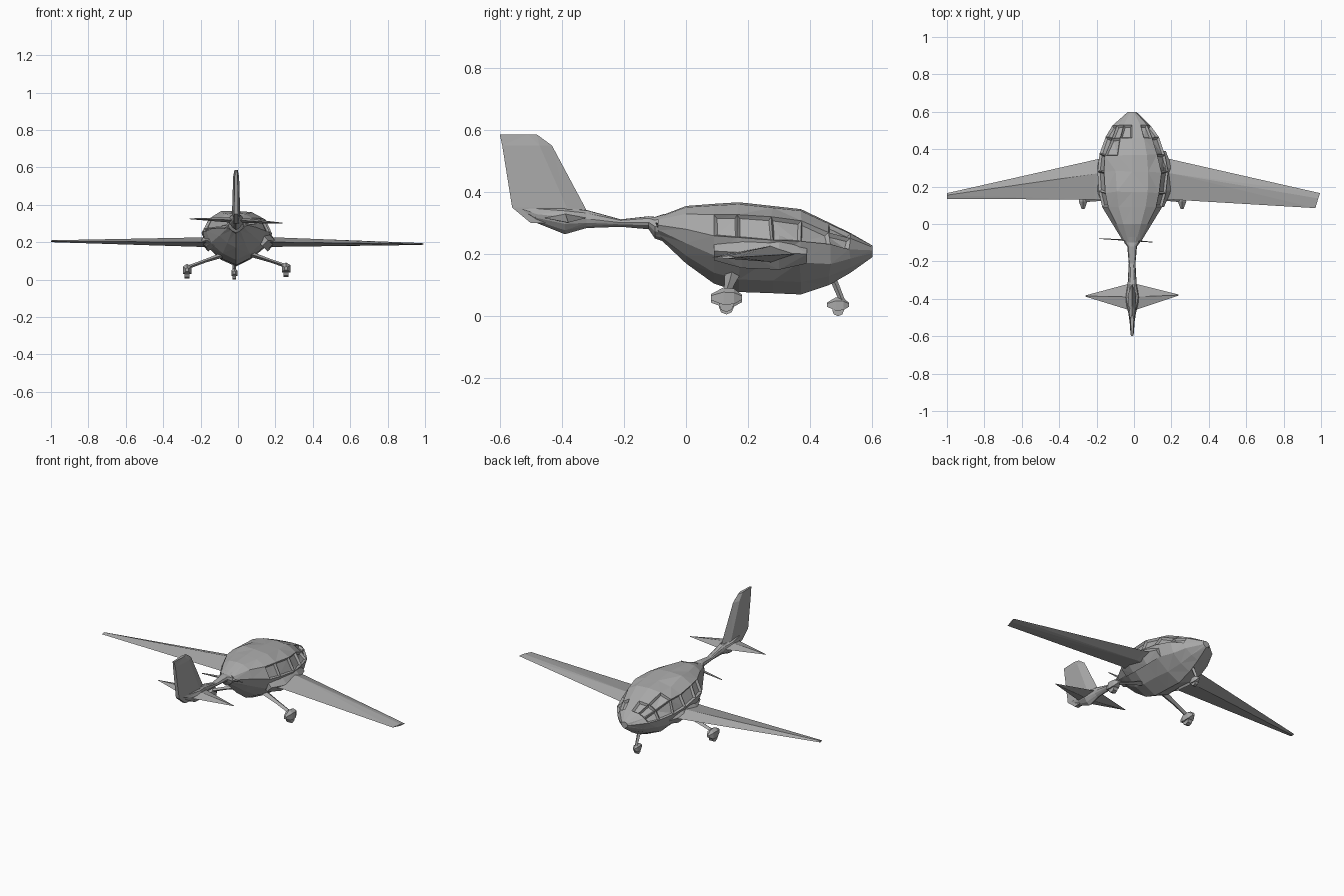
import bpy, bmesh, math, random
from mathutils import Vector

cube = bpy.data.objects.get("Cube")
if cube:
    bpy.data.objects.remove(cube)
random.seed(4)

grey = bpy.data.materials.new("plain grey")
grey.use_nodes = True
grey.diffuse_color = (0.4, 0.4, 0.4, 1)
grey.node_tree.nodes["Principled BSDF"].inputs["Base Color"].default_value = (0.4, 0.4, 0.4, 1)


def finish(name, bm):
    bmesh.ops.recalc_face_normals(bm, faces=bm.faces)
    mesh = bpy.data.meshes.new(name)
    bm.to_mesh(mesh)
    bm.free()
    mesh.materials.append(grey)
    obj = bpy.data.objects.new(name, mesh)
    bpy.context.collection.objects.link(obj)
    return obj


def skin(rings):
    """Bridge equal-sized rings and close both ends."""
    bm = bmesh.new()
    rows = [[bm.verts.new(p) for p in ring] for ring in rings]
    n = len(rows[0])
    for a, b in zip(rows, rows[1:]):
        for i in range(n):
            j = (i + 1) % n
            bm.faces.new((a[i], a[j], b[j], b[i]))
    bm.faces.new(rows[0])
    bm.faces.new(rows[-1][::-1])
    return bm


def loft(name, rings):
    bm = skin(rings)
    bmesh.ops.triangulate(bm, faces=bm.faces)
    return finish(name, bm)


def section(y, w, top, mid, low, cx=-0.01):
    """Egg-shaped fuselage section with a keeled belly."""
    half = [(0, 1), (.45, .95), (.8, .7), (1, .12), (.85, -.35), (.45, -.75), (0, -1)]
    shape = half + [(-x, z) for x, z in half[-2:0:-1]]
    return [Vector((cx + x * w, y, mid + z * ((top - mid) if z > 0 else (mid - low))))
            for x, z in shape]


def diamond(centre, u, v):
    c, u, v = Vector(centre), Vector(u), Vector(v)
    return [c + u, c + v, c - u, c - v]


# Fuselage pod, with recessed side windows and windscreen panes
pod = [(-.09, .05, .32, .29, .255), (0, .105, .355, .27, .17), (.09, .16, .362, .245, .105),
       (.17, .185, .367, .24, .078), (.28, .19, .355, .235, .074), (.37, .175, .345, .23, .07),
       (.46, .14, .302, .215, .1), (.53, .1, .268, .21, .14), (.6, .022, .228, .21, .19)]
bm = skin([section(*s) for s in pod])
for v in bm.verts:
    if v.co.y > .1 and abs(v.co.x) > .08:
        v.co += Vector([random.uniform(-.007, .007) for _ in range(3)])
panes = []
for f in bm.faces:
    c = f.calc_center_median()
    side = .1 < c.y < .45 and .24 < c.z < .31 and abs(c.x) > .1
    screen = .45 < c.y < .55 and c.z > .23 and abs(c.x) > .02
    if side or screen:
        panes.append(f)
bmesh.ops.recalc_face_normals(bm, faces=bm.faces)
bmesh.ops.inset_individual(bm, faces=panes, thickness=.012, depth=-.012)
bmesh.ops.triangulate(bm, faces=bm.faces)
finish("fuselage", bm)

# Wings: root, shoulder and tip sections, with a fairing at each root
for side, name, tip in ((-1, "right", (-1, .165, .135, .205)), (1, "left", (.985, .165, .085, .19))):
    tx, lead, trail, tz = tip

    def rib(x, front, back, z, thick):
        peak = front * .65 + back * .35
        return [Vector((x, front, z)), Vector((x, peak, z + thick)),
                Vector((x, back, z)), Vector((x, peak, z - thick))]
    ribs = [rib(side * .1, .37, .12, .2, .03), rib(side * .21, .343, .13, .2, .025),
            rib(tx, lead, trail, tz, .005)]
    if side > 0:
        ribs[-1][2].x -= .015
        ribs[-1][0].x += .01
    loft(name + "_wing", ribs)
    loft(name + "_wing_root_fairing", [
        diamond((side * .14, .39, .2), (.03, 0, 0), (0, 0, .03)),
        diamond((side * .16, .3, .205), (.045, 0, 0), (0, 0, .055)),
        diamond((side * .155, .18, .205), (.045, 0, 0), (0, 0, .05)),
        diamond((side * .13, .09, .21), (.03, 0, 0), (0, 0, .03))])

# Tail boom
boom = [(-.07, .045, .33, .285, .24), (-.1, .042, .32, .285, .25), (-.12, .026, .322, .3, .28),
        (-.21, .018, .312, .3, .288), (-.32, .024, .342, .31, .284),
        (-.39, .04, .35, .315, .264), (-.48, .02, .355, .325, .3), (-.56, .008, .36, .355, .35)]
loft("tail_boom", [section(*s) for s in boom])

# Swept fin, from the boom to a blunt top
fin = [(.30, -.3, -.5, .022), (.35, -.325, -.56, .022), (.55, -.432, -.592, .016),
       (.585, -.48, -.6, .009)]
rings = []
for z, front, back, t in fin:
    rings.append([Vector((-.01 + x * t, front + (back - front) * k, z))
                  for x, k in ((0, 0), (1, .25), (.5, 1), (-.5, 1), (-1, .25))])
loft("fin", rings)

# Pointed tailplane
loft("tailplane", [diamond((-.26, -.385, .325), (0, .003, 0), (0, 0, .002)),
                   diamond((-.01, -.39, .318), (0, .075, 0), (0, 0, .016)),
                   diamond((.238, -.38, .302), (0, .003, 0), (0, 0, .002))])

# Pusher propeller blade
loft("propeller", [diamond((-.185, -.078, .27), (0, .002, 0), (0, 0, .003)),
                   diamond((-.01, -.088, .288), (0, .004, 0), (0, 0, .01)),
                   diamond((.1, -.097, .3), (0, .002, 0), (0, 0, .003))])


def wheel_fairing(name, x, y, z, w, length, h):
    """Teardrop wheel cover with a flat wheel below it."""
    rings = []
    for k, s in ((-.5, .35), (-.1, 1), (.25, .9), (.5, .3)):
        rings.append([Vector((x + a * w * s, y + k * length, z + b * h * s))
                      for a, b in ((-.5, -.4), (-.5, .3), (0, .55), (.5, .3), (.5, -.4))])
    loft(name + "_fairing", rings)
    bm = bmesh.new()
    bmesh.ops.create_cone(bm, segments=8, radius1=h * .42, radius2=h * .42,
                          depth=w * .6, cap_ends=True)
    for v in bm.verts:
        v.co = Vector((x + v.co.z, y + v.co.x, h * .42 + z - h * .8 + v.co.y))
    finish(name + "_wheel", bm)


# Main landing gear
for side, name, x, z in ((-1, "right", -.272, .052), (1, "left", .257, .06)):
    loft(name + "_main_strut", [
        diamond((side * .07, .15, .135), (0, .025, 0), (0, 0, .015)),
        diamond((side * .17, .14, .102), (0, .016, 0), (0, 0, .01)),
        diamond((x, .13, z + .012), (0, .014, 0), (0, 0, .01))])
    wheel_fairing(name + "_main", x, .13, z, .045, .1, .058)

# Nose gear
loft("nose_strut", [diamond((-.02, .47, .13), (.012, 0, 0), (0, .012, 0)),
                    diamond((-.02, .505, .045), (.008, 0, 0), (0, .01, 0))])
wheel_fairing("nose", -.02, .49, .036, .032, .07, .045)
